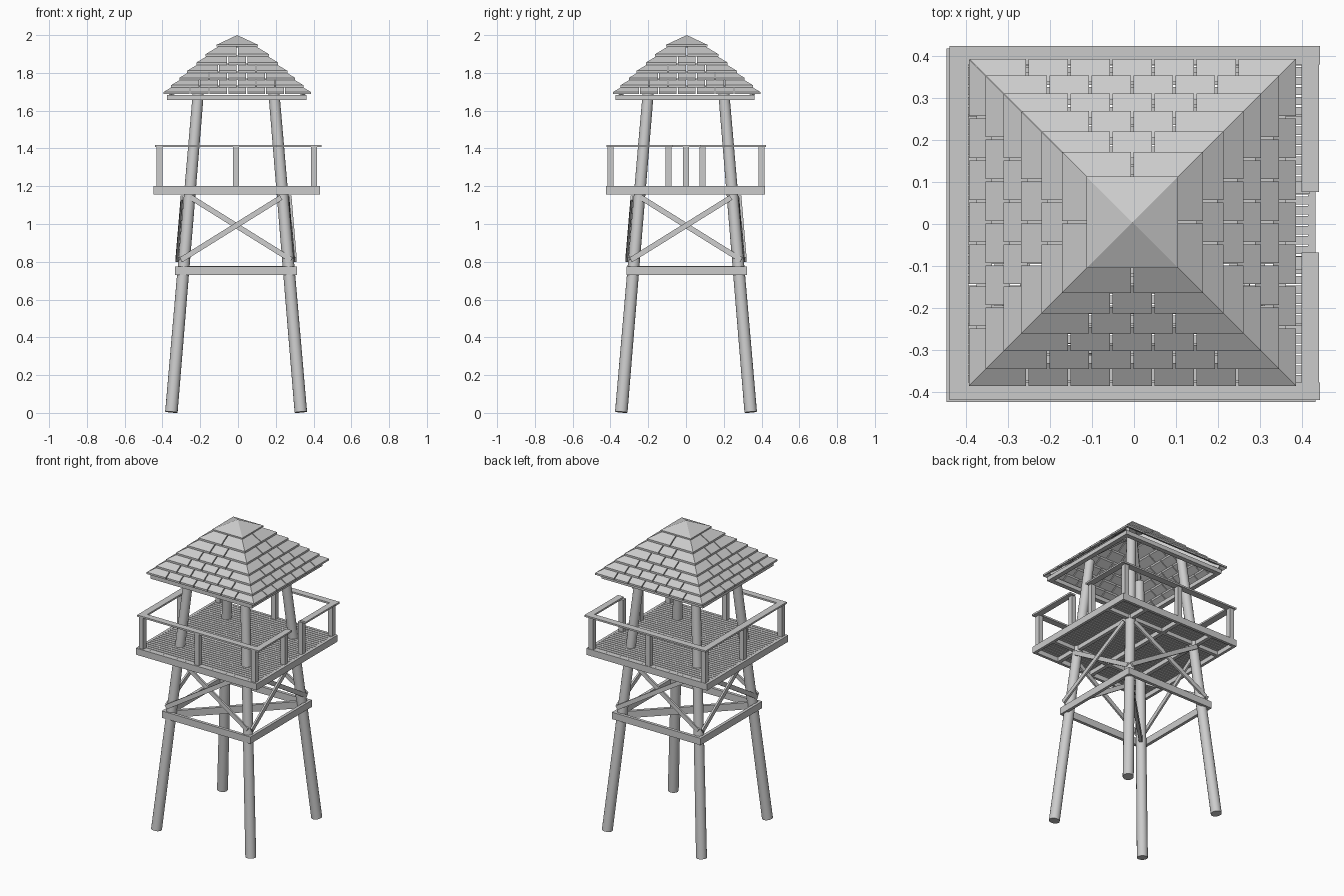
import bpy, bmesh, math
from mathutils import Vector, Matrix

if "Cube" in bpy.data.objects:
    bpy.data.objects.remove(bpy.data.objects["Cube"])

grey = bpy.data.materials.new("weathered grey")
grey.diffuse_color = (0.6, 0.6, 0.6, 1)
grey.use_nodes = True
grey.node_tree.nodes["Principled BSDF"].inputs["Base Color"].default_value = grey.diffuse_color


def finish(name, bm, smooth=False):
    bmesh.ops.recalc_face_normals(bm, faces=bm.faces)
    me = bpy.data.meshes.new(name)
    bm.to_mesh(me)
    bm.free()
    me.materials.append(grey)
    ob = bpy.data.objects.new(name, me)
    bpy.context.collection.objects.link(ob)
    if smooth:
        bpy.context.view_layer.objects.active = ob
        ob.select_set(True)
        bpy.ops.object.shade_smooth_by_angle(angle=math.radians(40))
        ob.select_set(False)
    return ob


def hexa(bm, pts):
    """Eight corners: lower loop of four, then upper loop of four."""
    v = [bm.verts.new(p) for p in pts]
    for f in ((3, 2, 1, 0), (4, 5, 6, 7), (0, 1, 5, 4), (1, 2, 6, 5), (2, 3, 7, 6), (3, 0, 4, 7)):
        bm.faces.new([v[i] for i in f])


def box(bm, x0, x1, y0, y1, z0, z1):
    hexa(bm, [(x, y, z) for z in (z0, z1) for x, y in ((x0, y0), (x1, y0), (x1, y1), (x0, y1))])


def beam(bm, a, b, side, w, t):
    """Plank from a to b; t is its thickness along side, w its width."""
    a, b = Vector(a), Vector(b)
    d = (b - a).normalized()
    s = (Vector(side) - d * d.dot(Vector(side))).normalized()
    u = d.cross(s) * w / 2
    s = s * t / 2
    hexa(bm, [p + q for p in (a, b) for q in (-u - s, u - s, u + s, -u + s)])


def frame(bm, x0, x1, y0, y1, z0, z1, t):
    box(bm, x0, x1, y0, y0 + t, z0, z1)
    box(bm, x0, x1, y1 - t, y1, z0, z1)
    box(bm, x0, x0 + t, y0 + t, y1 - t, z0, z1)
    box(bm, x1 - t, x1, y0 + t, y1 - t, z0, z1)


CX = -0.01


def leg_r(z):
    return 0.343 - 0.0843 * z


# Four leaning round legs
bm = bmesh.new()
for sx in (-1, 1):
    for sy in (-1, 1):
        a, b = [Vector((CX + sx * leg_r(z), sy * leg_r(z), z)) for z in (0.004, 1.78)]
        rot = (b - a).to_track_quat('Z', 'Y').to_matrix().to_4x4()
        bmesh.ops.create_cone(bm, cap_ends=True, segments=16, radius1=0.033, radius2=0.029,
                              depth=(b - a).length, matrix=Matrix.Translation((a + b) / 2) @ rot)
finish("legs", bm, True)

# Horizontal ties around the legs, with one diagonal tie
bm = bmesh.new()
frame(bm, -0.333, 0.312, -0.316, 0.324, 0.731, 0.776, 0.02)
beam(bm, (-0.31, -0.30, 0.755), (0.29, 0.30, 0.755), (1, -1, 0), 0.045, 0.02)
finish("leg_ties", bm)

# Crossed braces on all four sides
bm = bmesh.new()
for k in range(4):
    rot = Matrix.Translation((CX, 0, 0)) @ Matrix.Rotation(k * math.pi / 2, 4, 'Z')
    for s in (-1, 1):
        off = 0.034 + 0.006 * s
        a = rot @ Vector((-s * 0.292, -leg_r(0.81) - off, 0.81))
        b = rot @ Vector((s * 0.238, -leg_r(1.14) - off, 1.14))
        beam(bm, a, b, rot.to_3x3() @ Vector((0, 1, 0)), 0.028, 0.012)
finish("cross_braces", bm)

# Platform: rim, joists, floor boards
bm = bmesh.new()
frame(bm, -0.447, 0.433, -0.424, 0.418, 1.157, 1.20, 0.018)
finish("platform_rim", bm)

bm = bmesh.new()
for c in (-0.25, 0, 0.25):
    box(bm, CX + c - 0.012, CX + c + 0.012, -0.406, 0.40, 1.158, 1.186)
for c in (-0.25, 0.25):
    box(bm, -0.429, 0.415, c - 0.012, c + 0.012, 1.16, 1.185)
finish("platform_joists", bm)

bm = bmesh.new()
n = 34
pitch = 0.806 / n
for i in range(n):
    y = -0.406 + i * pitch
    box(bm, -0.43, 0.416, y + 0.002, y + pitch - 0.002, 1.186, 1.199)
finish("floor_boards", bm)

# Railing posts and flat top rails, with an entrance gap on the right
bm = bmesh.new()
h = 0.016
spots = [(x, y) for x in (-0.415, -0.011, 0.402) for y in (-0.399, 0.399)]
spots += [(-0.415, 0), (0.402, -0.093), (0.402, 0.087)]
for x, y in spots:
    box(bm, x - h, x + h, y - h, y + h, 1.19, 1.408)
finish("railing_posts", bm)

bm = bmesh.new()
z0, z1 = 1.407, 1.418
box(bm, -0.44, 0.443, -0.42, -0.378, z0, z1)
box(bm, -0.44, 0.443, 0.38, 0.424, z0, z1)
box(bm, -0.44, -0.395, -0.378, 0.38, z0, z1)
box(bm, 0.40, 0.441, -0.378, -0.068, z0, z1)
box(bm, 0.40, 0.441, 0.076, 0.38, z0, z1)
finish("top_rails", bm)

# Eave frame and hip rafters under the roof
bm = bmesh.new()
frame(bm, -0.376, 0.362, -0.374, 0.362, 1.657, 1.684, 0.03)
finish("eave_frame", bm)

RX, RY = -0.004, 0.004


def row_z(r):
    return 1.687 + 0.9 * (0.39 - r)


bm = bmesh.new()
for sx in (-1, 1):
    for sy in (-1, 1):
        beam(bm, (RX + sx * 0.355, RY + sy * 0.355, 1.69), (RX, RY, 1.955), (sx, -sy, 0), 0.025, 0.02)
finish("hip_rafters", bm)

# Rows of shingles, mitred at the hips
rows = [0.39, 0.35, 0.307, 0.265, 0.217, 0.168, 0.109]
bm = bmesh.new()
for k in range(4):
    rot = Matrix.Translation((RX, RY, 0)) @ Matrix.Rotation(k * math.pi / 2, 4, 'Z')
    for i in range(6):
        r0, r1 = rows[i], rows[i + 1] - 0.015
        za = row_z(r0)
        zb = za + 0.6 * (r0 - r1)
        count = 6 - i
        joints = [(j - (count - 1) / 2) * 0.1 for j in range(count)]
        left = [(-r0, -r1)] + [(u + 0.003, u + 0.003) for u in joints]
        right = [(u - 0.003, u - 0.003) for u in joints] + [(r0, r1)]
        for (a0, a1), (b0, b1) in zip(left, right):
            pts = [(a0, -r0, za), (b0, -r0, za), (b1, -r1, zb), (a1, -r1, zb)]
            pts += [(x, y, z + 0.012) for x, y, z in pts]
            hexa(bm, [rot @ Vector(p) for p in pts])
finish("roof_shingles", bm)

# Pyramid cap
bm = bmesh.new()
r = rows[-1]
loops = [[bm.verts.new((RX + x * r, RY + y * r, z)) for x, y in ((-1, -1), (1, -1), (1, 1), (-1, 1))]
         for z in (1.94, 1.949)]
tip = bm.verts.new((RX, RY, 2.0))
bm.faces.new(loops[0])
for i in range(4):
    j = (i + 1) % 4
    bm.faces.new((loops[0][i], loops[0][j], loops[1][j], loops[1][i]))
    bm.faces.new((loops[1][i], loops[1][j], tip))
finish("roof_cap", bm)
